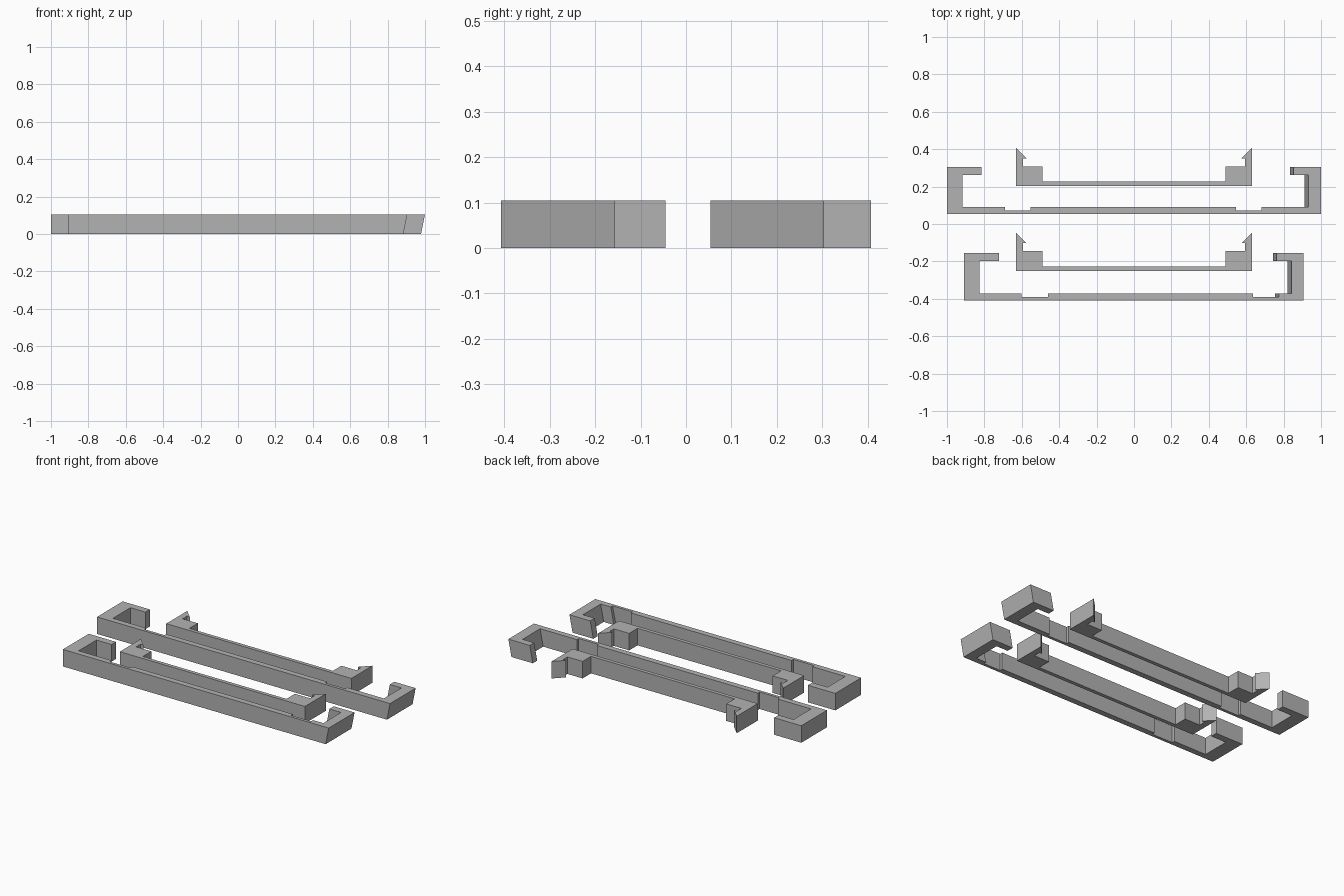
import bpy
import bmesh

cube = bpy.data.objects.get("Cube")
if cube:
    bpy.data.objects.remove(cube, do_unlink=True)

HEIGHT = 0.105
LEAN = 0.021  # the left end of each frame slants inward toward its base

grey = bpy.data.materials.new("plain grey")
grey.use_nodes = True
colour = (0.45, 0.45, 0.45, 1)
grey.diffuse_color = colour
grey.node_tree.nodes["Principled BSDF"].inputs["Base Color"].default_value = colour


def extrude_profile(name, points, lean_from=None):
    """Extrude a plan outline upward; points beyond lean_from slant inward at the base."""
    bm = bmesh.new()
    rings = []
    for z in (0, HEIGHT):
        ring = []
        for x, y in points:
            leaning = z == 0 and lean_from is not None and x > lean_from
            ring.append(bm.verts.new((x - LEAN if leaning else x, y, z)))
        rings.append(ring)
    low, high = rings
    bm.faces.new(low)
    bm.faces.new(high)
    for i in range(len(points)):
        j = (i + 1) % len(points)
        bm.faces.new((low[i], low[j], high[j], high[i]))
    bmesh.ops.recalc_face_normals(bm, faces=bm.faces)
    mesh = bpy.data.meshes.new(name)
    bm.to_mesh(mesh)
    bm.free()
    mesh.materials.append(grey)
    obj = bpy.data.objects.new(name, mesh)
    bpy.context.collection.objects.link(obj)
    return obj


def hooked_frame(name, front, back, left, right, wall_l, wall_r, tip_l, tip_r, notches):
    """Long bar with inward hooks at both ends and two shallow notches."""
    floor, lip = front + 0.036, back - 0.043
    pts = [(left, front), (right, front), (right, back), (tip_r, back),
           (tip_r, lip), (wall_r, lip), (wall_r, floor)]
    for a, b in reversed(notches):
        pts += [(b, floor), (b, front + 0.018), (a, front + 0.018), (a, floor)]
    pts += [(wall_l, floor), (wall_l, lip), (tip_l, lip), (tip_l, back), (left, back)]
    extrude_profile(name, pts, tip_r - 0.01)


def barbed_clip(name, y):
    """Thin bar with an end block and a barbed prong on each side."""
    half = [(0.49, 0.023), (0.49, 0.105), (0.594, 0.105), (0.594, 0.148),
            (0.575, 0.148), (0.632, 0.205), (0.632, 0)]
    pts = [(px, y + py) for px, py in half]
    pts += [(-px, y + py) for px, py in reversed(half)]
    extrude_profile(name, pts)


# Long and short hooked frames
hooked_frame("back_frame", 0.054, 0.304, -1, 1, -0.917, 0.933, -0.815, 0.854,
             [(-0.69, -0.553), (0.545, 0.682)])
hooked_frame("front_frame", -0.408, -0.156, -0.91, 0.905, -0.827, 0.843, -0.723, 0.763,
             [(-0.602, -0.46), (0.636, 0.774)])

# Matching clips nested inside the frames
barbed_clip("back_clip", 0.203)
barbed_clip("front_clip", -0.25)
